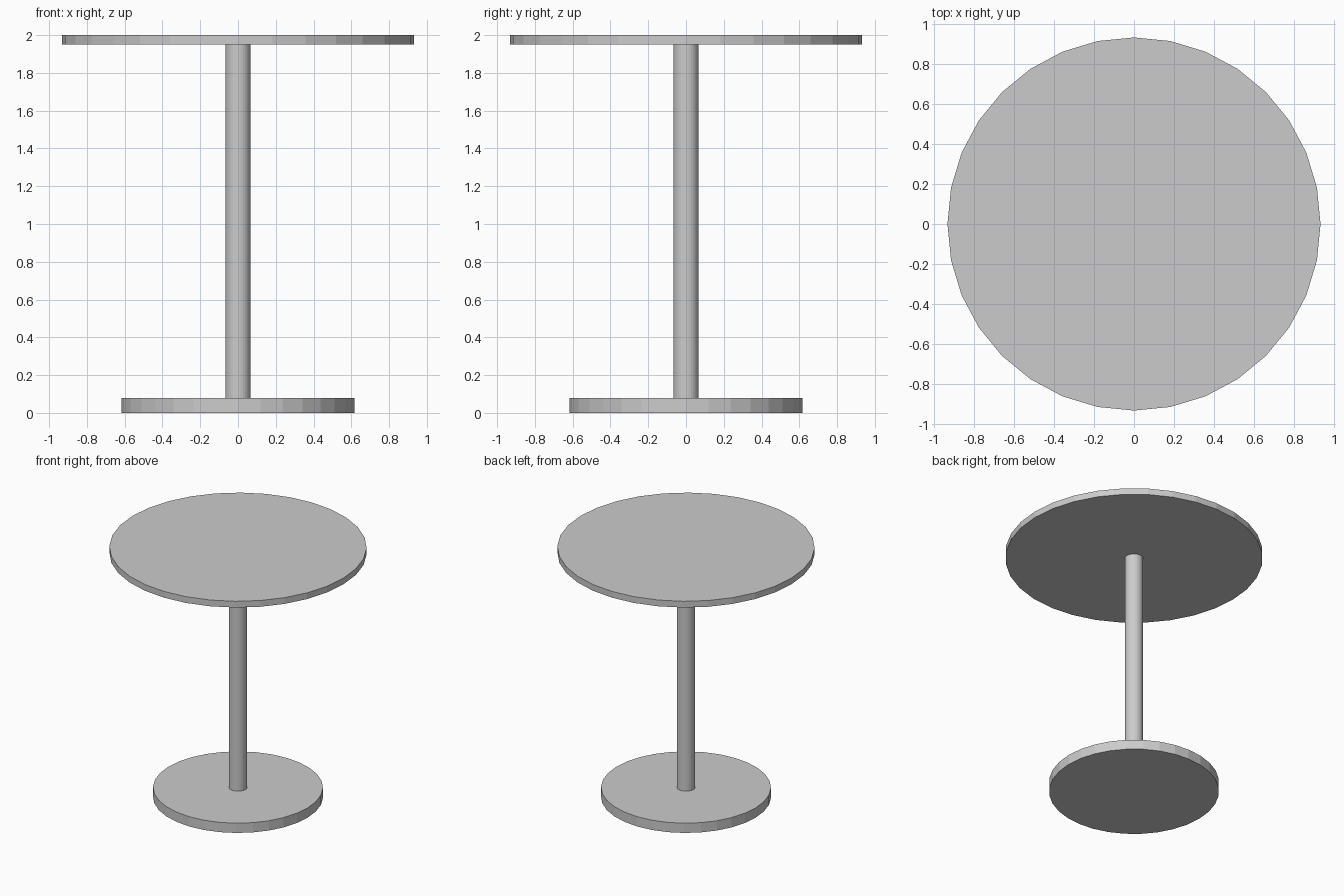
import bpy

if "Cube" in bpy.data.objects:
    bpy.data.objects.remove(bpy.data.objects["Cube"])


def disc(name, radius, z0, z1):
    """Flat-shaded 32-sided upright cylinder from z0 to z1."""
    bpy.ops.mesh.primitive_cylinder_add(
        vertices=32, radius=radius, depth=z1 - z0, location=(0, 0, (z0 + z1) / 2))
    obj = bpy.context.object
    obj.name = name
    return obj


# Round foot plate, central column and table top
disc("base_plate", 0.616, 0.0, 0.078)
disc("column", 0.067, 0.078, 1.95)
disc("table_top", 0.9325, 1.95, 2.0)
